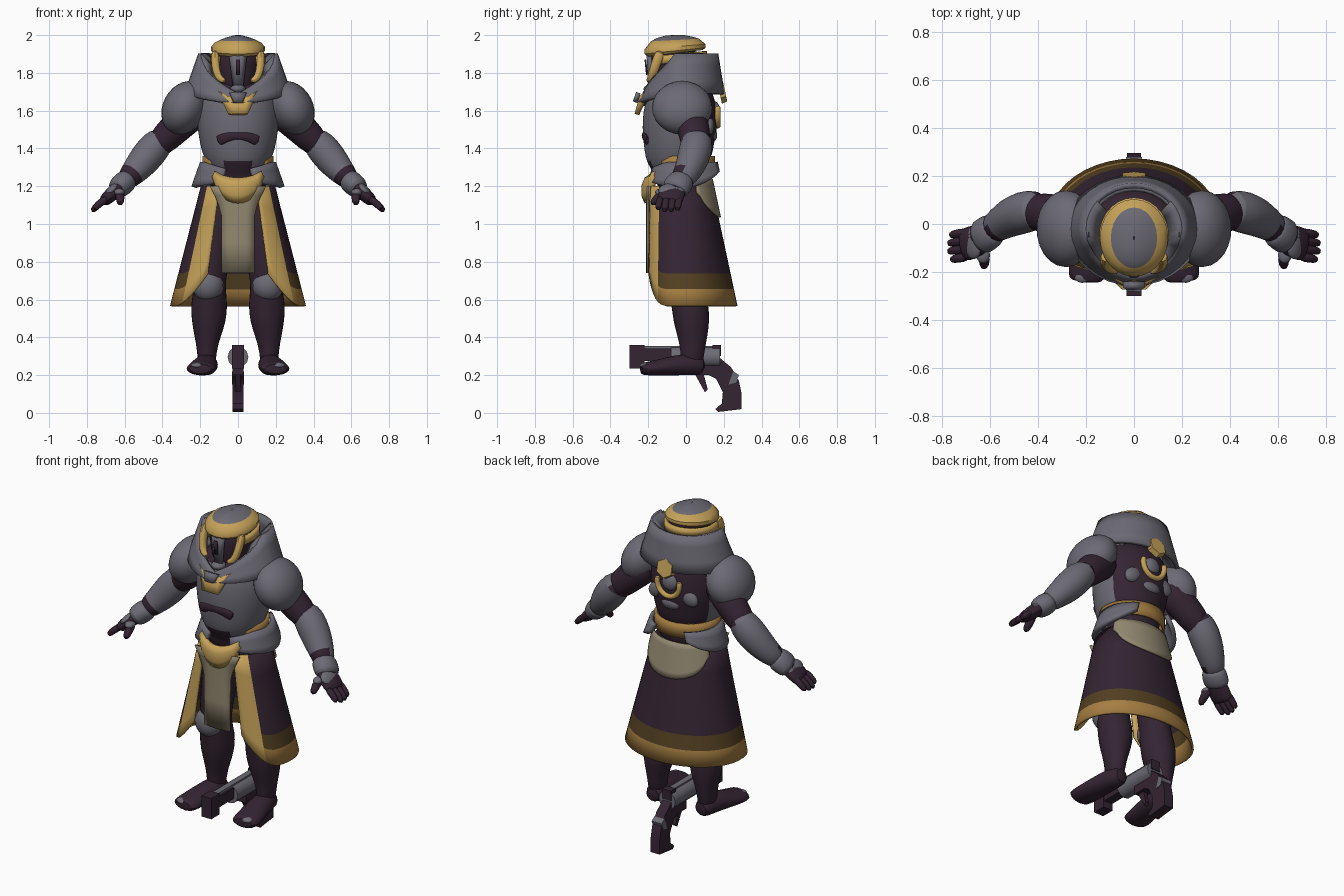
import bpy, bmesh
from math import sin, cos, radians, copysign
from mathutils import Vector, Matrix

cube = bpy.data.objects.get("Cube")
if cube:
    bpy.data.objects.remove(cube)


def material(name, rgb):
    m = bpy.data.materials.new(name)
    m.use_nodes = True
    m.diffuse_color = (*rgb, 1)
    m.node_tree.nodes["Principled BSDF"].inputs["Base Color"].default_value = (*rgb, 1)
    return m


GREY = material("steel grey", (.15, .145, .175))
DARK = material("dark plum", (.034, .018, .032))
GOLD = material("gold", (.56, .36, .1))
BRONZE = material("bronze", (.38, .21, .055))
TAN = material("tan cloth", (.29, .25, .165))
BROWN = material("brown band", (.085, .05, .015))
parts = []


def finish(name, bm, mats, mirror=False, solid=0, smooth=0):
    bmesh.ops.recalc_face_normals(bm, faces=bm.faces)
    mesh = bpy.data.meshes.new(name)
    bm.to_mesh(mesh)
    bm.free()
    for m in mats:
        mesh.materials.append(m)
    ob = bpy.data.objects.new(name, mesh)
    bpy.context.collection.objects.link(ob)
    if mirror:
        ob.modifiers.new("Mirror", "MIRROR")
    if solid:
        mod = ob.modifiers.new("Solidify", "SOLIDIFY")
        mod.thickness, mod.offset = solid, 0
    if smooth:
        mod = ob.modifiers.new("Subsurf", "SUBSURF")
        mod.levels = mod.render_levels = smooth
    parts.append(ob)


def grid(name, us, vs, fn, mats, rule=None, cyclic=False, caps=False, **kw):
    """Surface fn(u, v); rule(u, v, centre) picks the material slot."""
    bm = bmesh.new()
    rows = [[bm.verts.new(fn(u, v)) for u in us] for v in vs]
    n = len(us)
    for j in range(len(vs) - 1):
        for i in range(n if cyclic else n - 1):
            k = (i + 1) % n
            f = bm.faces.new((rows[j][i], rows[j][k], rows[j + 1][k], rows[j + 1][i]))
            if rule:
                f.material_index = rule((us[i] + us[k]) / 2, (vs[j] + vs[j + 1]) / 2, f.calc_center_median())
    if caps:
        bm.faces.new(rows[0])
        bm.faces.new(rows[-1])
    finish(name, bm, mats, **kw)


def tube(name, path, mats, rule=None, ref=(0, 1, 0), seg=14, smooth=1, **kw):
    """Loft of ovals along a path of (x, y, z, rx, ry)."""
    pts = [Vector(p[:3]) for p in path]

    def fn(u, v):
        t = (pts[min(v + 1, len(pts) - 1)] - pts[max(v - 1, 0)]).normalized()
        b = t.cross(Vector(ref)).normalized()
        a = radians(u)
        return pts[v] + b * cos(a) * path[v][3] + b.cross(t) * sin(a) * path[v][4]
    grid(name, [360 * i / seg for i in range(seg)], range(len(path)), fn, mats, rule,
         cyclic=True, caps=True, smooth=smooth, **kw)


def ball(name, loc, scale, mat, tilt=0, **kw):
    bm = bmesh.new()
    bmesh.ops.create_uvsphere(bm, u_segments=24, v_segments=14, radius=1)
    bm.transform(Matrix.Translation(loc) @ Matrix.Rotation(radians(tilt), 4, "Y") @ Matrix.Diagonal((*scale, 1)))
    finish(name, bm, [mat], **kw)


def disc(name, loc, segs, r1, r2, depth, pitch, mat):
    bm = bmesh.new()
    bmesh.ops.create_cone(bm, cap_ends=True, segments=segs, radius1=r1, radius2=r2, depth=depth)
    bm.transform(Matrix.Translation(loc) @ Matrix.Rotation(radians(pitch), 4, "X"))
    finish(name, bm, [mat])


def slab(name, outline, half, mat):
    """Side outline in (y, z), given a width across x."""
    bm = bmesh.new()
    f = bm.faces.new([bm.verts.new((-half, y, z)) for y, z in outline])
    new = bmesh.ops.extrude_face_region(bm, geom=[f])["geom"]
    bmesh.ops.translate(bm, vec=(2 * half, 0, 0), verts=[g for g in new if isinstance(g, bmesh.types.BMVert)])
    finish(name, bm, [mat])


def box(name, y0, y1, z0, z1, half, mat):
    slab(name, [(y0, z0), (y1, z0), (y1, z1), (y0, z1)], half, mat)


def oval(a, rx, ry, z, n=2, cy=0):
    """Point on an oval; the angle runs from the front round to the left."""
    s, c = sin(radians(a)), cos(radians(a))
    return (rx * copysign(abs(s) ** (2 / n), s), cy - ry * copysign(abs(c) ** (2 / n), c), z)


def steps(a, b, n):
    return [a + (b - a) * i / n for i in range(n + 1)]


# Legs, knees and boots
tube("leg", [(.165, .03, .24, .05, .06), (.165, .035, .33, .052, .065), (.162, .035, .4, .07, .08),
             (.155, .03, .49, .095, .1), (.152, .02, .58, .1, .1), (.15, 0, .66, .085, .095),
             (.145, 0, .76, .09, .1), (.12, 0, .95, .1, .11), (.1, 0, 1.2, .1, .11)], [DARK], mirror=True)
ball("knee_guard", (.16, -.045, .675), (.083, .07, .085), GREY, mirror=True)
tube("boot", [(.16, .105, .245, .045, .045), (.165, .03, .258, .062, .06), (.175, -.06, .252, .07, .055),
              (.19, -.15, .239, .08, .043), (.197, -.21, .234, .08, .036), (.2, -.245, .232, .07, .032)],
     [DARK], ref=(0, 0, 1), mirror=True)
ball("toe_cap", (.215, -.215, .25), (.035, .03, .016), GREY, mirror=True)


# Open robe skirt with gold border and banded hem
def skirt(a, v, grow=0):
    hem = .565 + .17 * max(0, 1 - (a - 25) / 42) ** 2
    z = 1.2 - (1.2 - hem) * v
    f = (1.2 - z) / .64
    front = a < 90
    return oval(a, .19 + .165 * f + grow, (.2 + .01 * f if front else .13 + .137 * f) + grow, z,
                2.6 if front else 2)


grid("robe_skirt", steps(25, 52, 5) + steps(58, 180, 14), [0, .2, .4, .6, .73, .86, 1], skirt,
     [DARK, GOLD, BROWN, BRONZE], lambda u, v, c: 1 if u < 52 else 3 if v > .86 else 2 if v > .73 else 0,
     mirror=True, solid=.014)
grid("back_cloth", steps(112, 180, 10), steps(-.08, .24, 6),
     lambda a, v: skirt(a, -.06 + (v + .08) * max(.12, 1 - ((180 - a) / 68) ** 2) ** .5, .014),
     [TAN], mirror=True, solid=.012)
grid("front_cloth", [-1, -.5, 0, .5, 1], [1.2, 1.15, 1.1, 1.04, .9, .74],
     lambda u, z: (u * (.085 + .9 * max(0, z - 1.03) ** 1.5), -.195 - .01 * (1 - u * u), z), [TAN], solid=.012)
grid("belt_buckle", steps(-1, 1, 10), [0, .3, .7, 1],
     lambda u, v: (u * .125, -.205 + .05 * u * u - .02 * sin(3.1 * v),
                   1.24 + .03 * u * u - v * (.105 * max(0, 1 - u * u) ** .5 + .02)), [GOLD], solid=.03)

# Torso with grey breastplate and dark back
tube("torso", [(0, -.01, 1.17, .17, .14), (0, -.02, 1.26, .16, .14), (0, -.025, 1.29, .16, .148),
               (0, -.03, 1.32, .165, .16), (0, -.035, 1.35, .178, .175), (0, -.038, 1.39, .195, .183),
               (0, -.038, 1.46, .208, .192), (0, -.03, 1.54, .22, .203),
               (0, -.03, 1.63, .215, .19), (0, -.02, 1.7, .2, .17), (0, -.02, 1.78, .13, .11)],
     [DARK, GREY], lambda u, v, c: int(c.y < .04 and 1.365 - .6 * abs(c.x) < c.z < 1.72), seg=28)
grid("waist_belt", steps(50, 180, 16), [1.275, 1.32, 1.36],
     lambda a, z: oval(a, .18, .165, z, cy=-.018), [BRONZE], mirror=True, solid=.015)
grid("hip_plate", steps(20, 150, 14), [0, .35, .75, 1],
     lambda a, v: oval(a, .19 + .045 * v, .183 + .014 * v,
                       1.325 - .05 * max(0, 1 - a / 60) - .13 * v * sin(radians((a - 20) / 130 * 145 + 20)) ** .7),
     [GREY], mirror=True, solid=.025)
tube("belly_vent", [(x, -.224 + 1.7 * x * x, 1.468 - 2.5 * x * x, .021 + abs(x) * .1, .012)
                    for x in steps(-.11, .11, 8)], [DARK], seg=8)

# Back ornaments
tube("back_ring", [(.075 * cos(radians(t)), .168, 1.6 + .08 * sin(radians(t)), .017, .017)
                   for t in steps(160, 380, 12)], [GOLD], seg=8)
ball("back_boss", (0, .15, 1.6), (.05, .03, .05), GREY)
ball("shoulder_blade", (.105, .12, 1.52), (.06, .03, .045), GREY, tilt=30, mirror=True)
ball("spine_plate", (0, .14, 1.47), (.06, .025, .035), GREY)
disc("back_medallion", (0, .192, 1.7), 6, .062, .055, .03, -78, GOLD)


# Flared collar, dipping at the throat
def collar(a, v):
    dip = max(0, 1 - a / 78) ** .75
    low, high = 1.705 - .07 * dip - .02 * a / 180, 1.9 - .215 * dip
    return oval(a, .272 - .072 * v, .215 - .035 * v + .015 * dip, low + (high - low) * v, cy=-.02)


def lining(a, v):
    inner = Vector(oval(a, .145, .15, collar(a, 1)[2] - .06, cy=-.045))
    return Vector(collar(a, 1)).lerp(inner, v)


grid("collar", steps(0, 180, 16), [0, .3, .7, 1], collar, [GREY], mirror=True, solid=.022)
grid("collar_lining", steps(25, 130, 10), [0, 1], lining, [GREY], mirror=True, solid=.012)
grid("collar_yoke", steps(0, 180, 14), [0, 1],
     lambda a, v: oval(a, .18 + .09 * v, .16 + .05 * v, 1.73 - .03 * v - .07 * max(0, 1 - a / 62), cy=-.02),
     [GREY], mirror=True, solid=.02)
grid("throat_clasp", [-1, -.5, .5, 1], [0, .5, 1],
     lambda u, v: (u * (.105 - .055 * v), -.246 - .014 * v + .045 * u * u * (1 - v),
                   1.665 + .04 * u * u * (1 - v) - .085 * v), [GOLD], solid=.025)
grid("clasp_inset", [-1, 1], [0, 1], lambda u, v: (u * (.045 - .02 * v), -.252 - .018 * v, 1.695 - .05 * v),
     [GREY], solid=.025)

# Helmet
tube("head", [(0, -.04, 1.66, .09, .1), (0, -.05, 1.74, .11, .13), (0, -.05, 1.85, .125, .14),
              (0, -.05, 1.93, .125, .14)], [DARK], seg=18)
profile = [(.94, 1.913), (1.03, 1.925), (1.03, 1.945), (.9, 1.965), (.7, 1.978), (.45, 1.99), (.15, 2), (.01, 2)]
grid("helmet_cap", steps(0, 345, 23), range(len(profile)),
     lambda a, v: (lambda p: (p[0], p[1], p[2] + .12 * (p[1] - .02) * (1 - v / 7)))(
         oval(a, .138 * profile[v][0], .157 * profile[v][0] ** (.6 if v > 3 else 1), profile[v][1], cy=-.058)),
     [GREY, GOLD], lambda u, v, c: int(v < 4), cyclic=True)
grid("neck_band", steps(48, 180, 10), [1.855, 1.9],
     lambda a, z: oval(a, .135, .15, z - .015 * cos(radians(a)), cy=-.05), [GOLD], mirror=True, solid=.02)
tube("cheek_guard", [(.12, -.13, 1.92, .024, .03), (.122, -.155, 1.86, .024, .03), (.114, -.175, 1.8, .024, .025),
                     (.095, -.19, 1.765, .02, .02), (.065, -.2, 1.755, .014, .015)], [GOLD], seg=8, mirror=True)
grid("face_plate", [-1, -.5, .5, 1], [0, .4, 1],
     lambda u, v: (u * (.045 - .022 * v), -.207 + .02 * u * u + .008 * v, 1.905 - .175 * v), [GREY], solid=.015)
grid("face_slot", [-1, 1], [0, 1], lambda u, v: (u * .011, -.215 + .008 * v, 1.87 - .08 * v), [DARK], solid=.009)
ball("chin_guard", (0, -.18, 1.715), (.04, .045, .025), GREY)

# Arms
ball("shoulder_guard", (.283, -.02, 1.615), (.115, .16, .148), GREY, tilt=-28, mirror=True)
tube("upper_arm", [(.2, .01, 1.62, .1, .1), (.3, .03, 1.54, .09, .09), (.38, .05, 1.46, .085, .085),
                   (.46, .05, 1.38, .06, .07)], [DARK], mirror=True)
tube("forearm_guard", [(.385, .06, 1.475, .035, .05), (.405, .06, 1.45, .08, .085), (.46, .05, 1.385, .092, .092),
                       (.52, .025, 1.31, .083, .083), (.56, 0, 1.265, .068, .07), (.6, -.03, 1.222, .058, .064)],
     [GREY, DARK], lambda u, v, c: int(v > 4 and c.y < -.01 or v < 1 and c.z < 1.46), mirror=True)
tube("wrist_cuff", [(.575, -.015, 1.245, .05, .06), (.59, -.025, 1.23, .064, .074), (.635, -.055, 1.19, .062, .08),
                    (.65, -.065, 1.175, .045, .06)], [GREY], mirror=True)

# Hands
tube("palm", [(.61, -.04, 1.21, .04, .055), (.65, -.07, 1.175, .04, .072), (.7, -.085, 1.13, .036, .072),
              (.715, -.09, 1.115, .026, .065)], [DARK], mirror=True)
ball("knuckle_plate", (.668, -.078, 1.178), (.048, .068, .024), GREY, tilt=45, mirror=True)
for i in range(4):
    y, reach = -.035 - .034 * i, (.9, 1, 1, .85)[i]
    tube("finger", [(.69, y, 1.14, .022, .021), (.69 + .05 * reach, y - .005, 1.14 - .035 * reach, .022, .021),
                    (.69 + .087 * reach, y - .012, 1.14 - .077 * reach, .017, .017)],
         [DARK], seg=8, mirror=True)
tube("thumb", [(.63, -.1, 1.18, .028, .028), (.622, -.15, 1.14, .027, .027), (.625, -.185, 1.1, .018, .018)],
     [DARK], seg=8, ref=(1, 0, 0), mirror=True)
ball("thumb_plate", (.628, -.13, 1.168), (.028, .034, .02), GREY, mirror=True)

# Sidearm between the feet
box("gun_muzzle", -.3, -.22, .235, .36, .032, DARK)
box("gun_barrel", -.22, .1, .275, .34, .028, DARK)
box("gun_rail", -.22, .18, .34, .355, .018, GREY)
disc("gun_body", (0, .05, .295), 12, .055, .055, .26, 90, GREY)
box("gun_rear_sight", .14, .185, .3, .36, .03, DARK)
slab("gun_grip", [(.04, .2), (.04, .25), (.18, .29), (.24, .24), (.28, .17), (.295, .1), (.295, .02), (.17, .005),
                  (.155, .02), (.19, .05), (.195, .11), (.16, .18), (.12, .2)], .03, DARK)
slab("gun_grip_inlay", [(.225, .15), (.265, .16), (.28, .2), (.25, .22)], .033, GREY)
slab("gun_trigger", [(.05, .2), (.1, .11), (.115, .125), (.095, .2)], .012, DARK)

# Smooth shading with sharp edges kept
for ob in parts:
    ob.select_set(True)
bpy.context.view_layer.objects.active = parts[0]
bpy.ops.object.shade_smooth_by_angle(angle=radians(40))
